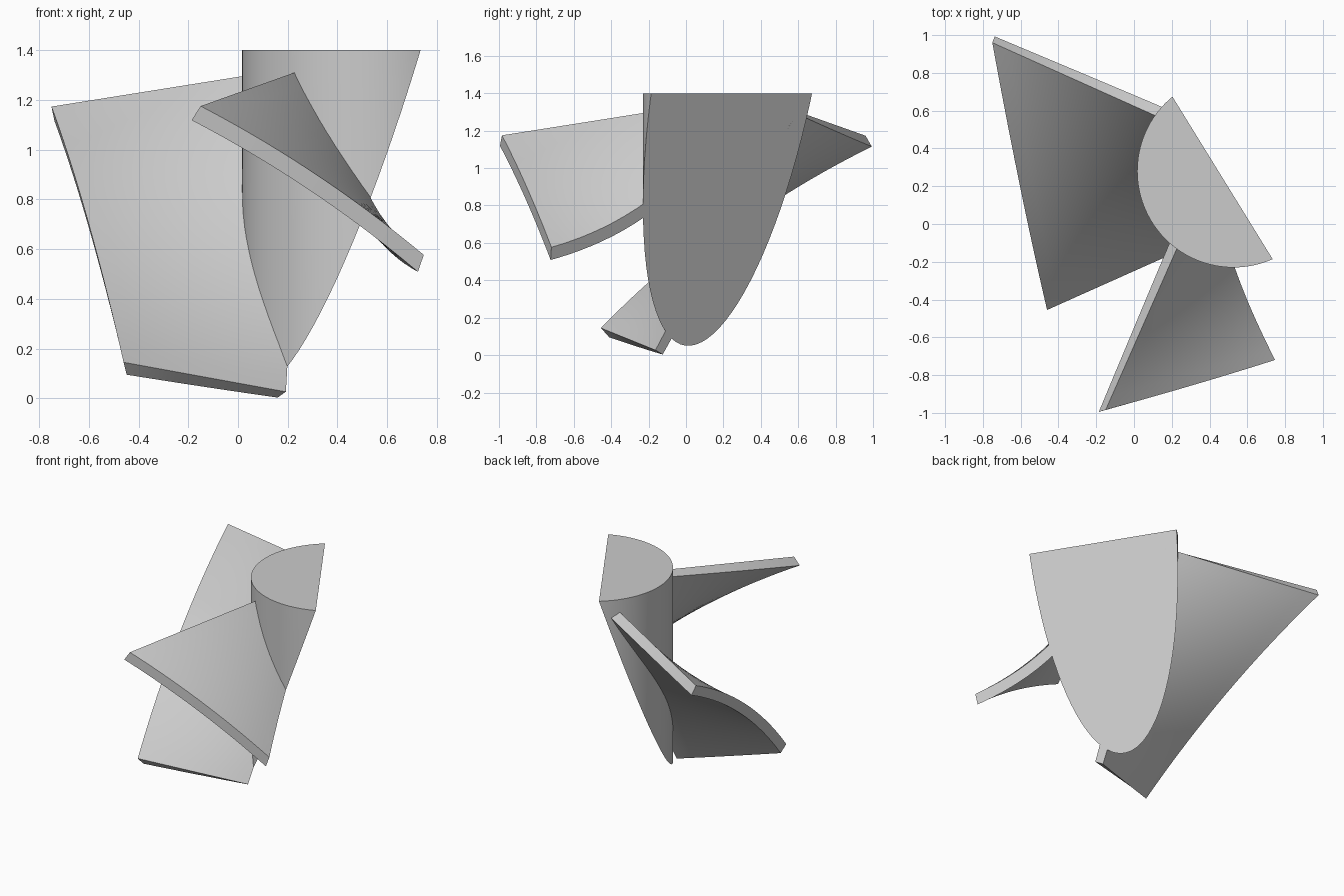
import bpy, bmesh
from math import radians
from mathutils import Vector, Matrix

cube = bpy.data.objects.get("Cube")
if cube:
    bpy.data.objects.remove(cube, do_unlink=True)

mat = bpy.data.materials.new("plain_grey")
mat.use_nodes = True
GREY = (0.6, 0.6, 0.6, 1)
mat.diffuse_color = GREY
mat.node_tree.nodes["Principled BSDF"].inputs["Base Color"].default_value = GREY

AXIS = Vector((0.527, 0.28, 0))
RADIUS = 0.51
TOP = 1.4
THICK = 0.068
CUT_DIR = Vector((0.851, 0.525, 0))
CUT_POINT = AXIS - CUT_DIR * RADIUS + Vector((0, 0, 0.05))
CUT_NORMAL = Vector((0.851, 0.525, -0.327)).normalized()


def finish(name, bm):
    """Slice with the slanted plane, cap the cut and make the object."""
    bmesh.ops.recalc_face_normals(bm, faces=bm.faces[:])
    geom = bm.verts[:] + bm.edges[:] + bm.faces[:]
    bmesh.ops.bisect_plane(bm, geom=geom, plane_co=CUT_POINT,
                           plane_no=CUT_NORMAL, clear_outer=True)
    rim = [e for e in bm.edges if e.is_boundary]
    if rim:
        bmesh.ops.holes_fill(bm, edges=rim, sides=0)
    bmesh.ops.recalc_face_normals(bm, faces=bm.faces[:])
    me = bpy.data.meshes.new(name)
    bm.to_mesh(me)
    bm.free()
    me.materials.append(mat)
    ob = bpy.data.objects.new(name, me)
    bpy.context.collection.objects.link(ob)
    bpy.ops.object.select_all(action='DESELECT')
    ob.select_set(True)
    bpy.context.view_layer.objects.active = ob
    bpy.ops.object.shade_smooth_by_angle(angle=radians(30))


def blade(name, tip, root, radial, lean):
    """Twisted, cambered plate; tip and root are (top, low, camber)."""
    tip, root = [[Vector(v) for v in line] for line in (tip, root)]
    n, m = 24, 12

    def on_line(line, t):
        return line[0].lerp(line[1], t) + line[2] * (4 * t * (1 - t))

    def point(s, t):
        return on_line(tip, t).lerp(on_line(root, t), s)

    def thickness(s, t):
        p = point(s, t)
        normal = (point(s + .01, t) - p).cross(point(s, t + .01) - p).normalized()
        if normal.z > 0:
            normal.negate()
        # the end faces follow the blade's span
        normal[radial] = lean
        return normal.normalized() * THICK

    bm = bmesh.new()
    layers = []
    for side in (0, 1):
        grid = []
        for i in range(m + 1):
            s = 1.12 * i / m
            grid.append([bm.verts.new(point(s, j / n) + thickness(s, j / n) * side)
                         for j in range(n + 1)])
        for i in range(m):
            for j in range(n):
                bm.faces.new((grid[i][j], grid[i + 1][j], grid[i + 1][j + 1], grid[i][j + 1]))
        layers.append(grid)

    # walls around the rim
    def border(g):
        return (g[0][:-1] + [r[-1] for r in g[:-1]]
                + g[-1][:0:-1] + [r[0] for r in g[:0:-1]])
    a, c = border(layers[0]), border(layers[1])
    for k in range(len(a)):
        bm.faces.new((a[k - 1], a[k], c[k], c[k - 1]))
    finish(name, bm)


# hub: round post sliced lengthways by the slanted plane
bm = bmesh.new()
bmesh.ops.create_cone(bm, cap_ends=True, segments=96, radius1=RADIUS, radius2=RADIUS,
                      depth=TOP, matrix=Matrix.Translation(AXIS + Vector((0, 0, TOP / 2))))
finish("hub", bm)

# whole blade, and the blade shortened by the slice
blade("whole_blade",
      tip=((-0.75, 0.96, 1.173), (-0.46, -0.455, 0.145), (0, -0.045, 0.06)),
      root=((0.11, 0.575, 1.31), (0.2, -0.16, 0.025), (0, -0.03, 0.018)),
      radial=0, lean=0.17)
blade("cut_blade",
      tip=((-0.15, -0.984, 1.175), (1.227, -0.558, 0.12), (0.045, 0, 0.06)),
      root=((0.227, -0.13, 1.31), (0.96, -0.04, 0.025), (0.03, 0, 0.018)),
      radial=1, lean=-0.15)
